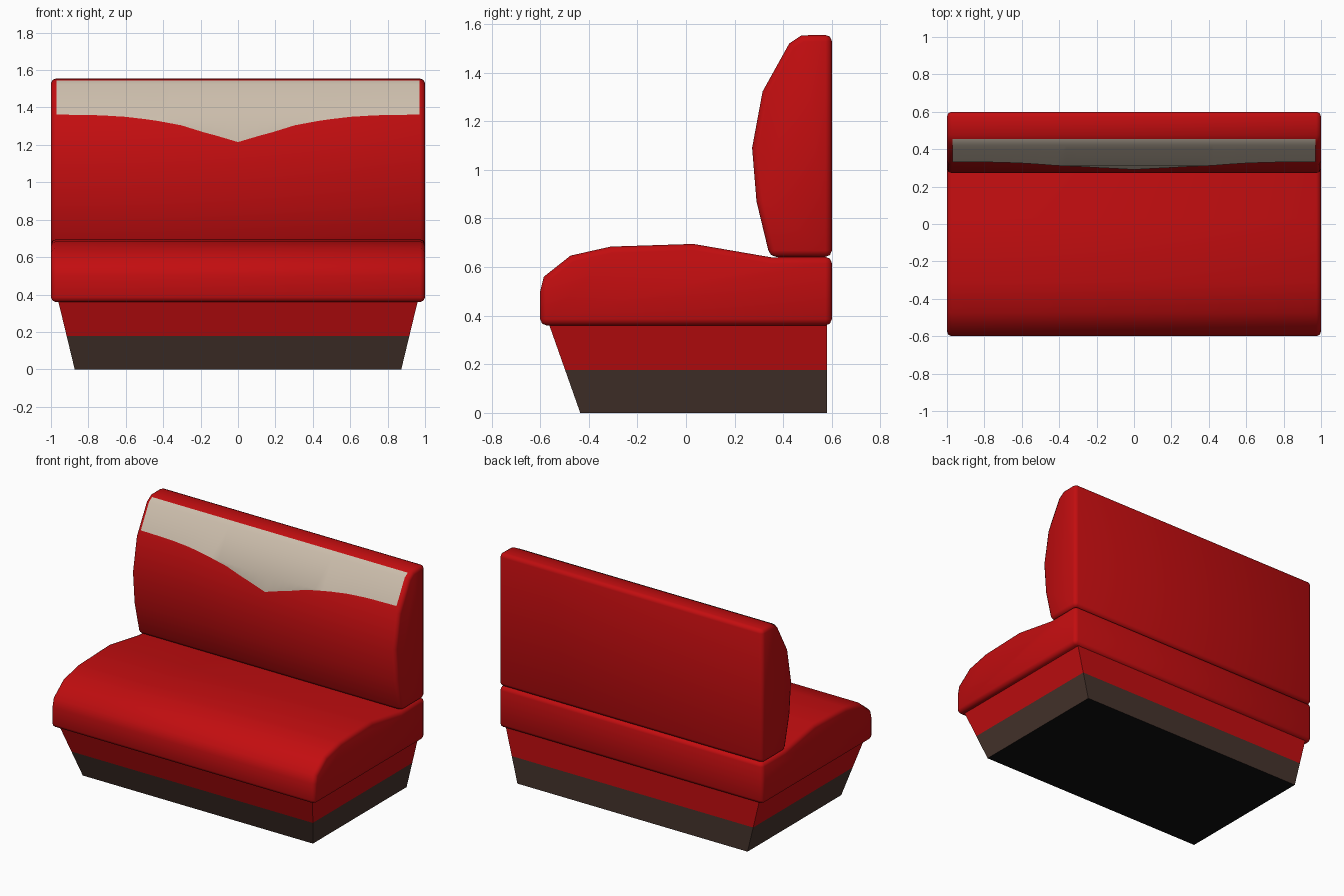
import bpy, bmesh, math

if "Cube" in bpy.data.objects:
    bpy.data.objects.remove(bpy.data.objects["Cube"])


def material(name, rgb):
    m = bpy.data.materials.new(name)
    m.diffuse_color = (*rgb, 1)
    m.use_nodes = True
    m.node_tree.nodes["Principled BSDF"].inputs["Base Color"].default_value = m.diffuse_color
    return m


RED = material("red vinyl", (0.54, 0.004, 0.005))
CREAM = material("cream panel", (0.60, 0.51, 0.41))
BROWN = material("brown plinth", (0.060, 0.033, 0.025))
BLACK = material("black underside", (0.005, 0.005, 0.005))


def finish(bm, name, mats, angle=50):
    me = bpy.data.meshes.new(name)
    bm.to_mesh(me)
    bm.free()
    ob = bpy.data.objects.new(name, me)
    bpy.context.collection.objects.link(ob)
    for m in mats:
        me.materials.append(m)
    bpy.ops.object.select_all(action='DESELECT')
    ob.select_set(True)
    bpy.context.view_layer.objects.active = ob
    bpy.ops.object.shade_smooth_by_angle(angle=math.radians(angle))
    return ob


def cushion(name, profile, width=0.026):
    """Side profile (y, z) extruded across x, sharp edges rounded."""
    bm = bmesh.new()
    f = bm.faces.new([bm.verts.new((-1, y, z)) for y, z in profile])
    ext = bmesh.ops.extrude_face_region(bm, geom=[f])["geom"]
    bmesh.ops.translate(bm, vec=(2, 0, 0),
                        verts=[g for g in ext if isinstance(g, bmesh.types.BMVert)])
    bmesh.ops.recalc_face_normals(bm, faces=bm.faces)
    edges = [e for e in bm.edges if e.calc_face_angle(0) > math.radians(48)]
    bmesh.ops.bevel(bm, geom=edges, offset=width, segments=2, profile=0.5,
                    affect='EDGES', clamp_overlap=True)
    return finish(bm, name, [RED])


# Seat cushion
cushion("seat", [(0.6, 0.36), (-0.6, 0.36), (-0.6, 0.50), (-0.585, 0.56),
                 (-0.475, 0.647), (-0.31, 0.684), (0.03, 0.695),
                 (0.35, 0.64), (0.6, 0.642)])

# Backrest cushion
front = [(0.345, 0.642), (0.29, 0.87), (0.272, 1.09), (0.315, 1.322),
         (0.425, 1.52), (0.475, 1.553)]
cushion("backrest", front + [(0.6, 1.555), (0.6, 0.642)])

# Tapered base: red above, brown plinth below
bm = bmesh.new()
rings = []
for z in (0, 0.177, 0.365):
    t = z / 0.36
    x, yf = 0.873 + 0.087 * t, -0.435 - 0.127 * t
    rings.append([bm.verts.new((a, b, z)) for a, b in
                  ((-x, yf), (x, yf), (x, 0.58), (-x, 0.58))])
for r, (lo, hi) in enumerate(zip(rings, rings[1:])):
    for i in range(4):
        j = (i + 1) % 4
        bm.faces.new((lo[i], lo[j], hi[j], hi[i])).material_index = 1 - r
bm.faces.new(rings[0][::-1]).material_index = 2
bm.faces.new(rings[2])
finish(bm, "base", [RED, BROWN, BLACK], 30)


# Cream headrest panel with a pointed lower edge, laid on the backrest
def interp(pts, v):
    for (a, p), (b, q) in zip(pts, pts[1:]):
        if v <= b:
            return p + (q - p) * (v - a) / (b - a)
    return pts[-1][1]


surface = [(z, y) for y, z in front]
lower = [(0, 1.213), (0.1, 1.243), (0.2, 1.27), (0.3, 1.302), (0.45, 1.33),
         (0.6, 1.348), (0.75, 1.357), (0.97, 1.36)]
bm = bmesh.new()
cols = []
for i in range(-16, 17):
    x = 0.97 * i / 16
    zb = interp(lower, abs(x))
    zs = [zb, max(zb, 1.322), 1.52, 1.542]
    cols.append([bm.verts.new((x, interp(surface, z) - 0.004, z + 0.002)) for z in zs])
for a, b in zip(cols, cols[1:]):
    for k in range(3):
        bm.faces.new((a[k], b[k], b[k + 1], a[k + 1]))
bmesh.ops.remove_doubles(bm, verts=bm.verts, dist=0.0005)
finish(bm, "headrest_panel", [CREAM])
